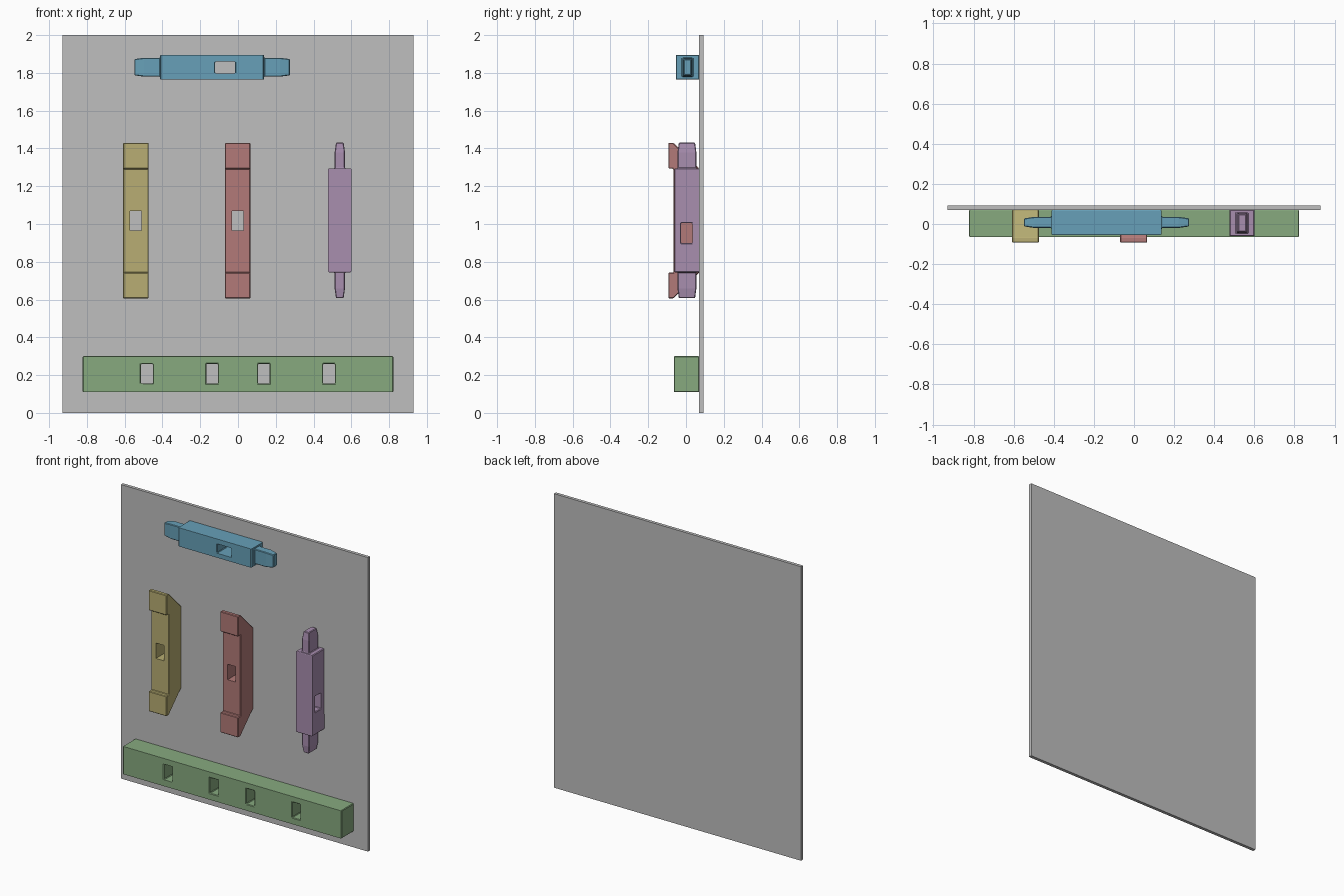
import bpy, bmesh, math
from mathutils import Matrix, Vector

if "Cube" in bpy.data.objects:
    bpy.data.objects.remove(bpy.data.objects["Cube"])


def material(name, rgb):
    """Flat colour from 0-255 display values."""
    m = bpy.data.materials.new(name)
    m.diffuse_color = [(c / 255 / 12.92 if c < 10 else ((c / 255 + 0.055) / 1.055) ** 2.4) for c in rgb] + [1]
    m.use_nodes = True
    m.node_tree.nodes["Principled BSDF"].inputs["Base Color"].default_value = m.diffuse_color
    return m


def finish(name, bm, mat):
    bmesh.ops.recalc_face_normals(bm, faces=bm.faces)
    mesh = bpy.data.meshes.new(name)
    bm.to_mesh(mesh)
    bm.free()
    ob = bpy.data.objects.new(name, mesh)
    bpy.context.collection.objects.link(ob)
    if mat:
        mesh.materials.append(mat)
    return ob


def box(name, lo, hi, mat=None):
    lo, hi = Vector(lo), Vector(hi)
    bm = bmesh.new()
    bmesh.ops.create_cube(bm, size=1, matrix=Matrix.Translation((lo + hi) / 2) @ Matrix.Diagonal((*(hi - lo), 1)))
    return finish(name, bm, mat)


def mortise(ob, lo, hi):
    """Cut a through hole with a hidden box."""
    cutter = box(ob.name + "_cutter", lo, hi)
    cutter.hide_render = True
    cutter.hide_set(True)
    mod = ob.modifiers.new("mortise", 'BOOLEAN')
    mod.operation = 'DIFFERENCE'
    mod.solver = 'EXACT'
    mod.object = cutter


def bevel(ob, width=0.004):
    mod = ob.modifiers.new("eased_edges", 'BEVEL')
    mod.width = width
    mod.segments = 1
    mod.limit_method = 'ANGLE'
    mod.angle_limit = math.radians(40)


def tenoned_rail(name, mat, place):
    """Rail with a tapered tenon at each end; place maps (length, width, thickness) to world."""
    half = [(0.412, 0.043, 0.020), (0.360, 0.050, 0.0275), (0.275, 0.050, 0.0275), (0.275, 0.065, 0.062)]
    sections = half + [(-l, w, t) for l, w, t in reversed(half)]
    bm = bmesh.new()
    rings = [[bm.verts.new(place(l, sw * w, st * t)) for sw, st in ((-1, -1), (1, -1), (1, 1), (-1, 1))]
             for l, w, t in sections]
    for a, b in zip(rings, rings[1:]):
        for i in range(4):
            j = (i + 1) % 4
            bm.faces.new((a[i], a[j], b[j], b[i]))
    bm.faces.new(rings[0])
    bm.faces.new(rings[-1])
    return finish(name, bm, mat)


def padded_post(name, mat, x):
    """Post with mitred back corners and a raised pad at each end of its front."""
    half = [(0.070, 0.275), (-0.067, 0.412), (-0.093, 0.412), (-0.093, 0.275), (-0.067, 0.275)]
    profile = half + [(y, -z) for y, z in reversed(half)]
    bm = bmesh.new()
    face = bm.faces.new([bm.verts.new((x - 0.0675, y, 1.018 + z)) for y, z in profile])
    ext = bmesh.ops.extrude_face_region(bm, geom=[face])
    bmesh.ops.translate(bm, vec=(0.135, 0, 0), verts=[v for v in ext["geom"] if isinstance(v, bmesh.types.BMVert)])
    ob = finish(name, bm, mat)
    bevel(ob)
    mortise(ob, (x - 0.03, -0.2, 0.965), (x + 0.03, 0.2, 1.07))
    return ob


grey = material("board grey", (191, 191, 191))
green = material("soft green", (135, 170, 127))
blue = material("soft blue", (103, 160, 184))
yellow = material("soft yellow", (184, 174, 115))
red = material("soft red", (178, 122, 120))
purple = material("soft purple", (168, 142, 175))

# Backing board
box("backing_board", (-0.93, 0.07, 0), (0.93, 0.092, 2), grey)

# Long beam with four mortises
beam = box("long_beam", (-0.823, -0.064, 0.11), (0.823, 0.07, 0.30), green)
for i, x in enumerate((-0.482, -0.137, 0.137, 0.482)):
    mortise(beam, (x - 0.031, -0.2, 0.155), (x + 0.031, 0.2, 0.26))
bevel(beam)

# Two upright posts
padded_post("left_post", yellow, -0.541)
padded_post("middle_post", red, -0.0015)

# Horizontal rail, pierced front to back
top_rail = tenoned_rail("top_rail", blue, lambda l, w, t: (-0.137 + l, 0.008 + t, 1.83 + w))
mortise(top_rail, (-0.121, -0.2, 1.798), (-0.015, 0.2, 1.859))
bevel(top_rail)

# Upright rail, pierced side to side
side_rail = tenoned_rail("side_rail", purple, lambda l, w, t: (0.539 + t, 0.005 + w, 1.019 + l))
mortise(side_rail, (0.4, -0.027, 0.899), (0.7, 0.034, 1.004))
bevel(side_rail)
